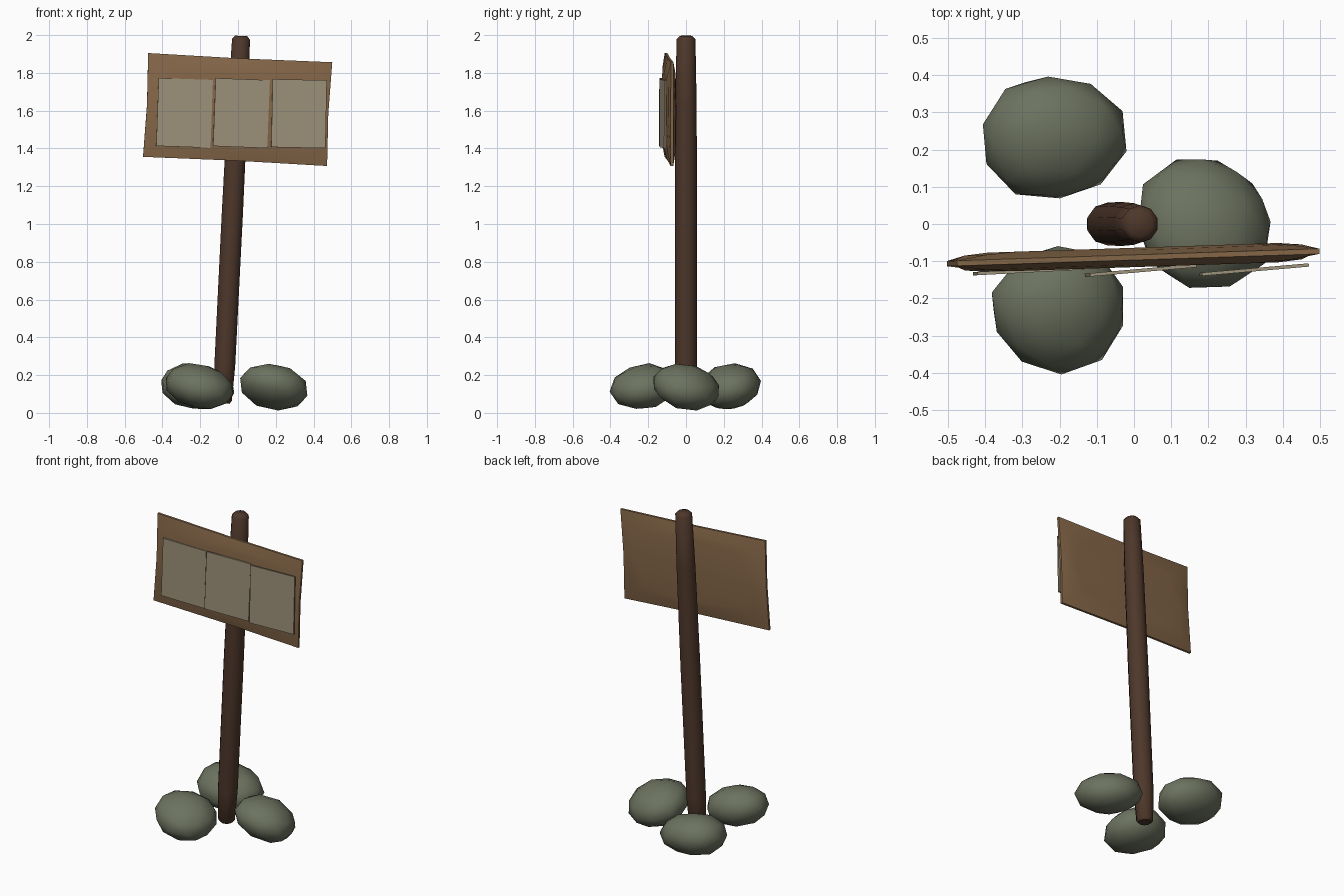
import bpy, bmesh, math
from math import cos, sin, pi, radians
from mathutils import Matrix, Vector

cube = bpy.data.objects.get("Cube")
if cube:
    bpy.data.objects.remove(cube, do_unlink=True)


def material(name, rgb):
    m = bpy.data.materials.new(name)
    m.use_nodes = True
    m.diffuse_color = (*rgb, 1)
    bsdf = m.node_tree.nodes["Principled BSDF"]
    bsdf.inputs["Base Color"].default_value = (*rgb, 1)
    bsdf.inputs["Roughness"].default_value = 0.9
    return m


dark_wood = material("dark wood", (0.075, 0.038, 0.023))
light_wood = material("light wood", (0.235, 0.135, 0.065))
paper = material("old paper", (0.34, 0.29, 0.2))
stone = material("mossy stone", (0.15, 0.17, 0.115))


def finish(name, bm, mat, matrix, angle=None):
    bmesh.ops.recalc_face_normals(bm, faces=bm.faces)
    me = bpy.data.meshes.new(name)
    bm.to_mesh(me)
    bm.free()
    ob = bpy.data.objects.new(name, me)
    bpy.context.collection.objects.link(ob)
    me.materials.append(mat)
    ob.matrix_world = matrix
    if angle:
        bpy.ops.object.select_all(action='DESELECT')
        ob.select_set(True)
        bpy.context.view_layer.objects.active = ob
        bpy.ops.object.shade_smooth_by_angle(angle=radians(angle))
    return ob


def loft(rings):
    """Skin a list of equal-length point rings and cap both ends."""
    bm = bmesh.new()
    loops = [[bm.verts.new(p) for p in ring] for ring in rings]
    n = len(loops[0])
    for a, b in zip(loops, loops[1:]):
        for i in range(n):
            j = (i + 1) % n
            bm.faces.new((a[i], a[j], b[j], b[i]))
    bm.faces.new(loops[0])
    bm.faces.new(loops[-1])
    return bm


def place(loc, rx=0, ry=0, rz=0):
    rot = Matrix.Rotation(radians(rz), 4, 'Z') @ Matrix.Rotation(radians(ry), 4, 'Y') \
        @ Matrix.Rotation(radians(rx), 4, 'X')
    return Matrix.Translation(loc) @ rot


# Leaning post with rounded ends
LEAN = 2.85
profile = [(0.036, 0), (0.049, 0.015), (0.058, 0.2), (0.059, 1.0),
           (0.056, 1.6), (0.05, 1.93), (0.034, 1.948)]
post = loft([[(r * cos(pi * (i + 0.5) / 5), r * sin(pi * (i + 0.5) / 5), z) for i in range(10)]
             for r, z in profile])
finish("post", post, dark_wood, place((-0.08, 0, 0.05), ry=LEAN), 50)

# Sign board: thin rim swelling to a cushioned face on both sides
W, H = 0.488, 0.275


def board_ring(cx, cz, mx, mz, y):
    pts = [(cx, cz), (0, mz), (-cx, cz), (-mx, 0), (-cx, -cz), (0, -mz), (cx, -cz), (mx, 0)]
    return [(x * W, y, z * H) for x, z in pts]


half = [board_ring(0.66, 0.6, 0.8, 0.7, 0.026),
        board_ring(0.84, 0.77, 0.93, 0.84, 0.02),
        board_ring(1, 1, 0.985, 0.985, 0.007)]
back = [[(x, -y, z) for x, y, z in ring] for ring in reversed(half)]
finish("sign_board", loft(half + back), light_wood,
       place((-0.002, -0.09, 1.606), ry=LEAN, rz=1.9), 35)

# Paper notices
for name, x, y, z, tilt, yaw in (("left", 0.323, -0.123, 1.584, 1.2, 5),
                                 ("middle", 0.018, -0.125, 1.587, 2.2, 5),
                                 ("right", -0.283, -0.126, 1.588, 2, 3)):
    bm = bmesh.new()
    bmesh.ops.create_cube(bm, size=1)
    bmesh.ops.scale(bm, vec=(0.288, 0.009, 0.36), verts=bm.verts)
    finish(name + "_notice", bm, paper, place((x, y, z), ry=tilt, rz=yaw))

# Rocks: squashed, slightly irregular faceted spheres
for name, loc, size, turn in (
        ("left_rock", (0.187, 0, 0.138), (0.188, 0.19, 0.115), (-14, 14, 20)),
        ("front_right_rock", (-0.2, -0.23, 0.138), (0.187, 0.172, 0.118), (8, 12, 75)),
        ("back_right_rock", (-0.215, 0.232, 0.138), (0.195, 0.172, 0.122), (10, 8, 150))):
    bm = bmesh.new()
    bmesh.ops.create_icosphere(bm, subdivisions=2, radius=1)
    for v in bm.verts:
        v.co *= 1 + 0.04 * sin(3 * v.co.x + 2 * v.co.y + turn[2])
    rot = place((0, 0, 0), *turn[:2]) @ Matrix.Diagonal((*size, 1)) \
        @ Matrix.Rotation(radians(turn[2]), 4, 'Z')
    bm.transform(rot)
    finish(name, bm, stone, Matrix.Translation(loc), 60)
